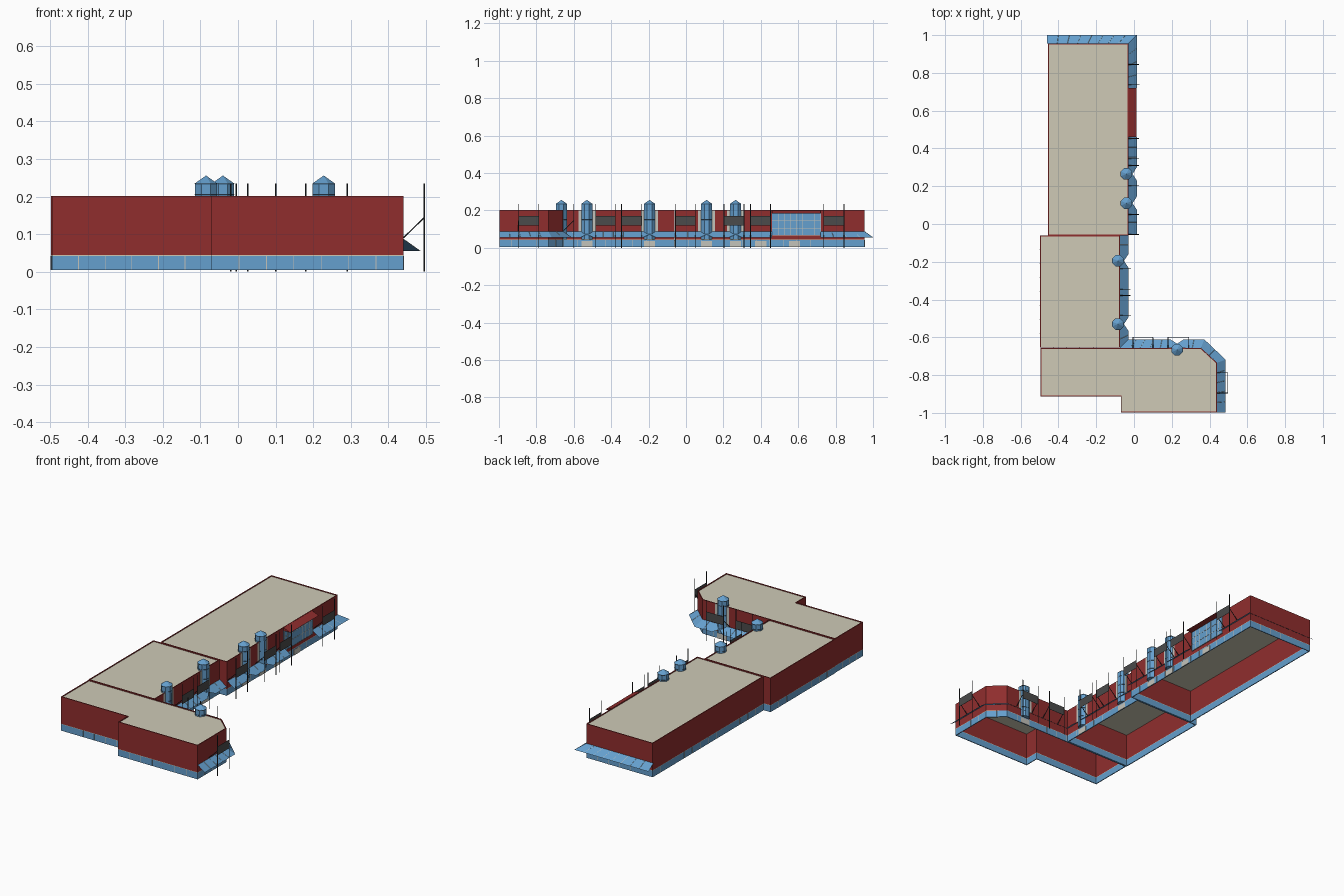
import bpy, bmesh, math
from mathutils import Vector

if "Cube" in bpy.data.objects:
    bpy.data.objects.remove(bpy.data.objects["Cube"])

def mat(name, c):
    m = bpy.data.materials.new(name)
    m.diffuse_color = (*c, 1)
    m.use_nodes = True
    m.node_tree.nodes["Principled BSDF"].inputs["Base Color"].default_value = m.diffuse_color
    return m

RED = mat("brick_red", (0.28, 0.027, 0.027))
BLUE = mat("glass_blue", (0.13, 0.35, 0.62))
TAN = mat("roof_tan", (0.62, 0.59, 0.47))
PALE = mat("pale_trim", (0.55, 0.55, 0.5))
DARK = mat("dark_grey", (0.07, 0.07, 0.07))
STEEL = mat("steel", (0.03, 0.035, 0.04))

class Part:
    """Collects simple shapes into one named object."""
    def __init__(self, name, material):
        self.name, self.mat, self.bm = name, material, bmesh.new()

    def face(self, pts):
        return self.bm.faces.new([self.bm.verts.new(p) for p in pts])

    def box(self, a, b):
        lo = [min(p, q) for p, q in zip(a, b)]
        hi = [max(p, q) for p, q in zip(a, b)]
        v = [self.bm.verts.new((x, y, z)) for z in (lo[2], hi[2])
             for x, y in ((lo[0], lo[1]), (hi[0], lo[1]), (hi[0], hi[1]), (lo[0], hi[1]))]
        for f in ((3, 2, 1, 0), (4, 5, 6, 7), (0, 1, 5, 4), (1, 2, 6, 5), (2, 3, 7, 6), (3, 0, 4, 7)):
            self.bm.faces.new([v[i] for i in f])

    def rod(self, a, b, r, n=6):
        a, b = Vector(a), Vector(b)
        q = (b - a).to_track_quat('Z', 'Y')
        ring = [q @ Vector((r * math.cos(t), r * math.sin(t), 0))
                for t in (2 * math.pi * i / n for i in range(n))]
        lo = [self.bm.verts.new(a + p) for p in ring]
        hi = [self.bm.verts.new(b + p) for p in ring]
        for i in range(n):
            j = (i + 1) % n
            self.bm.faces.new((lo[i], lo[j], hi[j], hi[i]))
        self.bm.faces.new(lo[::-1])
        self.bm.faces.new(hi)

    def done(self, thick=0):
        me = bpy.data.meshes.new(self.name)
        self.bm.to_mesh(me)
        self.bm.free()
        me.materials.append(self.mat)
        ob = bpy.data.objects.new(self.name, me)
        bpy.context.collection.objects.link(ob)
        if thick:
            s = ob.modifiers.new("thickness", 'SOLIDIFY')
            s.thickness, s.offset, s.use_even_offset = thick, -1, True

# building blocks: counter-clockwise outlines
BLOCKS = {
    "north_wing": [(-.455, -.06), (-.03, -.06), (-.03, .955), (-.455, .955)],
    "middle_wing": [(-.498, -.655), (-.075, -.655), (-.075, -.062), (-.498, -.062)],
    "south_wing": [(-.495, -.912), (-.07, -.912), (-.07, -.997), (.44, -.997),
                   (.44, -.735), (.355, -.657), (-.495, -.657)],
}

def ring(name, pts, z0, z1, material):
    p = Part(name, material)
    lo = [p.bm.verts.new((x, y, z0)) for x, y in pts]
    hi = [p.bm.verts.new((x, y, z1)) for x, y in pts]
    for i in range(len(pts)):
        j = (i + 1) % len(pts)
        p.bm.faces.new((lo[i], lo[j], hi[j], hi[i]))
    p.done(.005)

mullions = Part("base_mullions", PALE)
for name, pts in BLOCKS.items():
    ring(name + "_base_glazing", pts, .004, .042, BLUE)
    ring(name + "_base_trim", pts, .042, .044, TAN)
    ring(name + "_walls", pts, .044, .201, RED)
    roof = Part(name + "_roof", TAN)
    roof.face([(x, y, .197) for x, y in pts])
    roof.done()
    for a, b in zip(pts, pts[1:] + pts[:1]):
        a, b = Vector(a), Vector(b)
        n = max(1, round((b - a).length / .07))
        for i in range(1, n):
            c = a.lerp(b, i / n)
            mullions.box((c.x - .001, c.y - .001, .004), (c.x + .001, c.y + .001, .042))
mullions.done()

# wall frames: (s along wall, d outward, z) -> world
def east(x0):
    return lambda s, d, z: (x0 + d, s, z)

def north(y0):
    return lambda s, d, z: (s, y0 + d, z)

A, B, CE, CN = east(-.03), east(-.075), east(.44), north(-.656)

# glazed octagonal stair towers with pointed caps
TOWERS = [(A, .265), (A, .11), (B, -.195), (B, -.53), (CN, .228)]
towers, backs = Part("stair_towers", BLUE), Part("tower_side_panels", PALE)
frames = Part("tower_frames", STEEL)
for w, s in TOWERS:
    c = Vector(w(s, -.01, 0))
    rings = []
    for z in (.045, .235):
        rings.append([c + Vector((.032 * math.cos(t), .032 * math.sin(t), z))
                      for t in (math.pi / 8 + k * math.pi / 4 for k in range(8))])
    top = c + Vector((0, 0, .256))
    for k in range(8):
        j = (k + 1) % 8
        towers.face((rings[0][k], rings[0][j], rings[1][j], rings[1][k]))
        towers.face((rings[1][k], rings[1][j], top))
        for z in (.1, .15, .205, .234):
            up = Vector((0, 0, z - .045))
            frames.rod(rings[0][k] + up, rings[0][j] + up, .0007, 4)
    towers.face(rings[0][::-1])
    backs.box(w(s - .045, 0, .088), w(s + .045, .002, .2))
for p in (towers, backs, frames):
    p.done()

# sloping glass canopies: (inner, outer) pairs, notched at the towers
def st(w, s, out=.045, z=.055):
    return w(s, 0, .087), w(s, out, z)

def notch(w, s, sign):
    return [st(w, s - sign * .035), st(w, s, .022, .071), st(w, s + sign * .035)]

def pair(xi, yi, xo, yo):
    return (xi, yi, .087), (xo, yo, .055)

PATHS = [
    [pair(-.46, .955, -.46, 1), pair(-.03, .955, .015, 1), st(A, .72)],
    [st(A, .46), *notch(A, .265, -1), *notch(A, .11, -1), st(A, -.055)],
    [st(B, -.06), *notch(B, -.195, -1), *notch(B, -.53, -1), pair(-.075, -.656, -.03, -.611),
     *notch(CN, .228, 1), pair(.355, -.656, .372, -.611), pair(.44, -.735, .485, -.718),
     st(CE, -.997)],
]
canopy, ribs = Part("glass_canopies", BLUE), Part("canopy_ribs", PALE)
for path in PATHS:
    for (a, b), (c, d) in zip(path, path[1:]):
        f = canopy.face((a, b, d, c))
        f.normal_update()
        if f.normal.z < 0:
            f.normal_flip()
        a, b, c, d = map(Vector, (a, b, c, d))
        n = max(1, round((c - a).length / .055))
        for i in range(1, n):
            ribs.rod(a.lerp(c, i / n), b.lerp(d, i / n), .0008, 4)
canopy.done()
ribs.done()

# pairs of masts with wall struts and a hung sunscreen
MASTS = [(A, .737, .845), (A, .345, .452), (A, .203, .31), (A, -.055, .05),
         (B, -.345, -.237), (B, -.483, -.378), (CE, -.895, -.787),
         (CN, -.005, .1), (CN, .18, .29)]
masts, screens = Part("masts_and_struts", STEEL), Part("sunscreens", DARK)
for w, s0, s1 in MASTS:
    for s in (s0, s1):
        masts.rod(w(s, .056, 0), w(s, .056, .235), .002)
        masts.rod(w(s, 0, .09), w(s, .056, .145), .002)
    screens.box(w(s0, .0555, .12), w(s1, .0565, .17))
masts.done()
screens.done()

# large window with grid and sloping hood
win, grid, hood = Part("hall_window", BLUE), Part("hall_window_grid", PALE), Part("hall_hood", RED)
win.box(A(.46, 0, .065), A(.72, .004, .183))
for i in range(9):
    s = .46 + .26 * i / 8
    grid.box(A(s - .001, .004, .065), A(s + .001, .005, .183))
for z in (.066, .105, .145):
    grid.box(A(.46, .004, z - .001), A(.72, .005, z + .001))
prof = [(0, .2), (.043, .182), (0, .182)]
for s in (.46, .72):
    hood.face([A(s, d, z) for d, z in prof])
for (d0, z0), (d1, z1) in zip(prof, prof[1:] + prof[:1]):
    hood.face((A(.46, d0, z0), A(.46, d1, z1), A(.72, d1, z1), A(.72, d0, z0)))
bmesh.ops.remove_doubles(hood.bm, verts=hood.bm.verts, dist=1e-5)
bmesh.ops.recalc_face_normals(hood.bm, faces=hood.bm.faces)
for p in (win, grid, hood):
    p.done()

# entrance doors in the base
doors = Part("entrance_doors", PALE)
for w, s in TOWERS + [(A, .4), (A, .58)]:
    doors.box(w(s - .03, 0, .004), w(s + .03, .002, .036))
doors.done()
